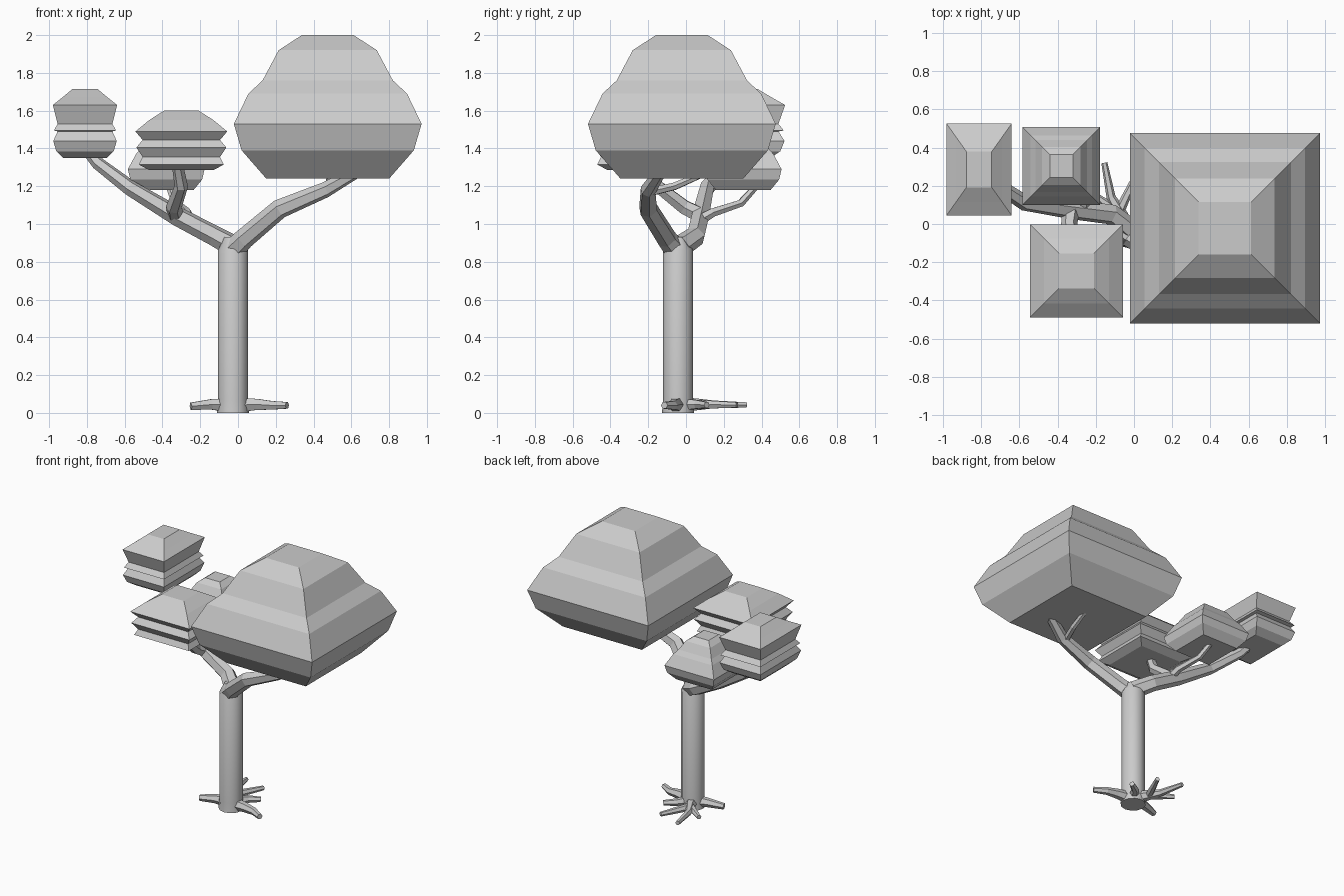
import bpy, bmesh, math


def canopy(name, cx, cy, profile, y_scale=1.0):
    """Square foliage block: stacked rectangles from (z, half width) pairs."""
    bm = bmesh.new()
    rings = []
    for z, h in profile:
        rings.append([bm.verts.new((cx + sx * h, cy + sy * h * y_scale, z))
                      for sx, sy in ((-1, -1), (1, -1), (1, 1), (-1, 1))])
    for a, b in zip(rings, rings[1:]):
        for i in range(4):
            j = (i + 1) % 4
            bm.faces.new((a[i], a[j], b[j], b[i]))
    bm.faces.new(rings[0][::-1])
    bm.faces.new(rings[-1])
    me = bpy.data.meshes.new(name)
    bm.to_mesh(me)
    bm.free()
    bpy.context.collection.objects.link(bpy.data.objects.new(name, me))


def limb(name, points, res=1, smooth=False):
    """Tapered tube along (x, y, z, radius) points."""
    cu = bpy.data.curves.new(name, 'CURVE')
    cu.dimensions = '3D'
    cu.bevel_depth = 1.0
    cu.bevel_resolution = res
    cu.use_fill_caps = True
    sp = cu.splines.new('POLY')
    sp.points.add(len(points) - 1)
    for p, (x, y, z, r) in zip(sp.points, points):
        p.co = (x, y, z, 1)
        p.radius = r
    sp.use_smooth = smooth
    ob = bpy.data.objects.new(name, cu)
    bpy.context.collection.objects.link(ob)
    bpy.ops.object.select_all(action='DESELECT')
    ob.select_set(True)
    bpy.context.view_layer.objects.active = ob
    bpy.ops.object.convert(target='MESH')
    if smooth:
        bpy.ops.object.shade_smooth_by_angle(angle=math.radians(40))


# Foliage
canopy("large_canopy", 0.475, -0.022,
       [(1.24, .325), (1.39, .456), (1.53, .497), (1.69, .42),
        (1.76, .345), (1.92, .26), (2.0, .137)])
canopy("high_left_canopy", -0.81, 0.285,
       [(1.35, .115), (1.385, .152), (1.44, .168), (1.49, .145),
        (1.495, .165), (1.53, .145), (1.63, .17), (1.67, .12), (1.715, .066)], 1.41)
canopy("front_canopy", -0.30, -0.245,
       [(1.285, .17), (1.315, .225), (1.355, .205), (1.405, .238),
        (1.445, .205), (1.49, .243), (1.55, .17), (1.6, .092)])
canopy("back_canopy", -0.38, 0.303,
       [(1.18, .145), (1.235, .19), (1.29, .203), (1.37, .16),
        (1.40, .135), (1.46, .10), (1.49, .06)])

# Trunk
cx, cy = -0.027, -0.042
limb("trunk", [(cx, cy, 0, .085), (cx, cy, .07, .08), (cx, cy, .86, .08),
               (cx, cy, .93, .045)], 4, True)

# Main branches
limb("right_branch", [(-.02, -.06, .87, .06), (.03, -.10, .92, .055),
                      (.22, -.20, 1.08, .052), (.46, -.20, 1.18, .042),
                      (.62, -.14, 1.27, .032)])
limb("right_twig", [(.44, -.19, 1.17, .025), (.48, -.06, 1.20, .022),
                    (.49, .08, 1.26, .018)])
limb("left_branch", [(-.02, -.03, .88, .06), (-.12, .05, .935, .055),
                     (-.32, .075, 1.04, .052), (-.57, .11, 1.19, .042),
                     (-.74, .22, 1.32, .035), (-.82, .28, 1.42, .03)])
limb("front_branch", [(-.33, .07, 1.05, .045), (-.34, -.01, 1.09, .042),
                      (-.30, -.15, 1.20, .036), (-.32, -.21, 1.31, .03)])
limb("back_branch", [(-.26, .07, 1.02, .032), (-.27, .14, 1.06, .026),
                     (-.33, .29, 1.11, .022), (-.37, .38, 1.21, .018)])

# Roots
limb("right_root", [(cx, cy, .04, .045), (.10, -.06, .045, .034),
                    (.18, -.07, .04, .026), (.26, -.115, .04, .02)])
limb("left_root", [(cx, cy, .04, .045), (-.14, -.06, .045, .032),
                   (-.25, -.09, .035, .022)])
limb("back_root", [(cx, cy, .045, .045), (-.07, .05, .045, .036),
                   (-.12, .14, .045, .024), (-.155, .32, .042, .016)])
for name, tip in (("back_root_fork_right", (.02, .27)),
                  ("back_root_fork_left", (-.22, .16))):
    limb(name, [(-.08, .06, .045, .028), (*tip, .042, .016)])
limb("side_root", [(cx, cy, .045, .04), (.04, .06, .045, .026), (.11, .11, .042, .018)])
